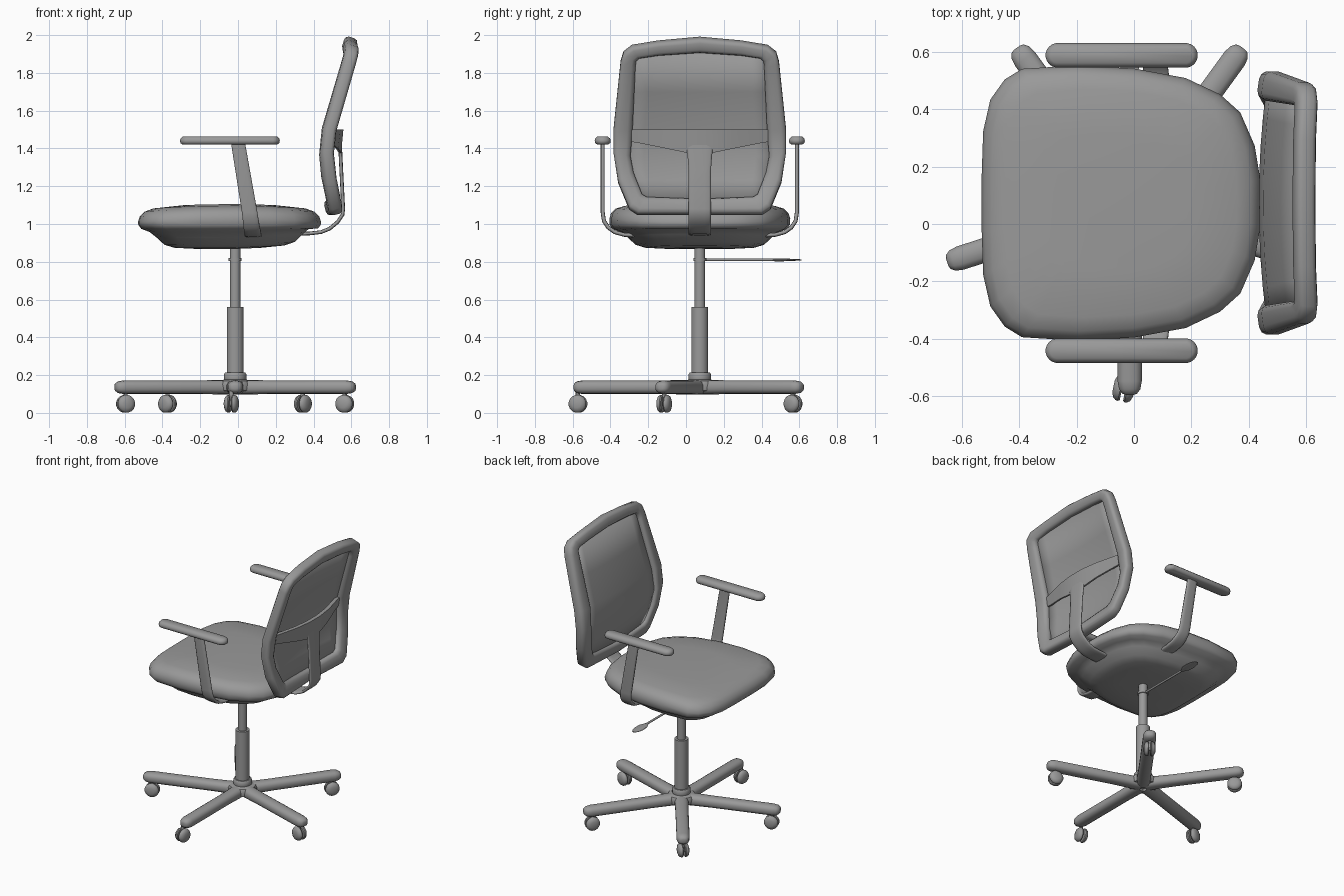
import bpy, bmesh, math
from mathutils import Vector as V

if "Cube" in bpy.data.objects:
    bpy.data.objects.remove(bpy.data.objects["Cube"])

CX, CY = -0.015, 0.073          # column axis / symmetry plane
X, Y, Z = V((1, 0, 0)), V((0, 1, 0)), V((0, 0, 1))

GREY = bpy.data.materials.new("dark_grey")
GREY.diffuse_color = (.32, .32, .32, 1)
GREY.use_nodes = True
GREY.node_tree.nodes["Principled BSDF"].inputs["Base Color"].default_value = GREY.diffuse_color


def loft(name, rings, closed=False, angle=50):
    """Skin a list of point rings into a solid."""
    bm = bmesh.new()
    vs = [[bm.verts.new(p) for p in r] for r in rings]
    n = len(rings[0])
    for k in range(len(vs) if closed else len(vs) - 1):
        a, b = vs[k], vs[(k + 1) % len(vs)]
        for i in range(n):
            j = (i + 1) % n
            bm.faces.new((a[i], a[j], b[j], b[i]))
    if not closed:
        bm.faces.new(vs[0])
        bm.faces.new(vs[-1])
    bmesh.ops.recalc_face_normals(bm, faces=bm.faces)
    return finish(name, bm, angle)


def finish(name, bm, angle=50):
    me = bpy.data.meshes.new(name)
    bm.to_mesh(me)
    bm.free()
    me.materials.append(GREY)
    ob = bpy.data.objects.new(name, me)
    bpy.context.collection.objects.link(ob)
    bpy.ops.object.select_all(action='DESELECT')
    ob.select_set(True)
    bpy.context.view_layer.objects.active = ob
    bpy.ops.object.shade_smooth_by_angle(angle=math.radians(angle))
    return ob


def ring(c, u, v, n=16, p=1.0):
    """Superellipse around c with half axes u and v."""
    out = []
    for i in range(n):
        t = 2 * math.pi * (i + 0.5) / n
        f = lambda s: math.copysign(abs(s) ** p, s)
        out.append(V(c) + f(math.cos(t)) * u + f(math.sin(t)) * v)
    return out


def turned(name, profile, c=(CX, CY, 0), axis=Z, u=X, n=20):
    """Revolve (radius, height) pairs about an axis."""
    w = axis.cross(u)
    return loft(name, [ring(V(c) + axis * h, u * r, w * r, n) for r, h in profile], angle=40)


def strip(name, path, wide, widths, thick):
    """Flat bar with rounded edges swept along a path."""
    pts, rings = [V(p) for p in path], []
    for k, p in enumerate(pts):
        t = (pts[min(k + 1, len(pts) - 1)] - pts[max(k - 1, 0)]).normalized()
        rings.append(ring(p, wide * widths[k], t.cross(wide).normalized() * thick, 12, 0.6))
    return loft(name, rings, angle=75)


# Seat: rings of one outline, scaled and stacked
half = [(-.53, .1), (-.525, .25), (-.50, .36), (-.45, .43), (-.39, .467), (-.2, .479), (0, .468),
        (.18, .435), (.30, .378), (.37, .315), (.42, .2), (.44, .08)]
outline = half + [(x, -y) for x, y in reversed(half)]
levels = [(.35, .868), (.6, .874), (.71, .89), (.80, .93), (.87, .957), (.965, .975), (.995, .995),
          (1, 1.03), (.98, 1.06), (.93, 1.083), (.83, 1.097), (.5, 1.105)]
rings = []
for s, z in levels:
    r = []
    for x, y in outline:
        px = -.045 + (x + .045) * s
        tilt = .05 * max(0, px) if z < .96 else 0
        droop = .09 * (px + .045) ** 2 if z > 1.02 else 0
        r.append(V((px, CY + y * s, z + tilt - droop)))
    rings.append(r)
loft("seat", rings, angle=60)

# Gas column and collars
turned("column_lower", [(.045, .16), (.045, .56)])
turned("column_upper", [(.029, .5), (.029, .9)])
turned("column_base_ring", [(.056, .165), (.06, .175), (.06, .205), (.054, .213)])
turned("lever_collar", [(.035, .803), (.035, .82)])

# Height lever with paddle
turned("lever_rod", [(.007, .02), (.007, .43)], c=(CX, CY, .811), axis=Y)
loft("lever_paddle", [ring((CX, y, .81), X * w, Z * t, 10) for y, w, t in
                      [(.46, .008, .007), (.50, .03, .008), (.55, .034, .006),
                       (.59, .026, .004), (.612, .012, .003)]])

# Five-star base with twin-wheel casters
turned("base_hub", [(.06, .112), (.09, .118), (.095, .15), (.085, .168), (.055, .178)])
for k, turn in enumerate((-12, 0, 0, 14, 0)):
    a = math.radians(-90 + 72 * k)
    d, s = V((math.cos(a), math.sin(a), 0)), V((-math.sin(a), math.cos(a), 0))
    c = V((CX, CY, 0))
    prof = [(.02, 1.1), (.1, 1.05), (.2, 1), (.62, 1), (.648, .88), (.664, .6), (.668, .3)]
    loft(f"base_arm_{k}", [ring(c + d * r + Z * .136, s * .043 * f, Z * .036 * f, 14, .8)
                           for r, f in prof], angle=80)
    w = c + d * (.645 if k == 0 else .61) + Z * .048 - X * (.02 if k == 0 else 0)
    b = a + math.radians(turn)
    roll, axle = V((math.cos(b), math.sin(b), 0)), V((-math.sin(b), math.cos(b), 0))
    for side in (-1, 1):
        turned(f"caster_wheel_{k}_{'a' if side < 0 else 'b'}",
               [(.044, .006), (.048, .012), (.047, .02), (.040, .030), (.022, .037)],
               c=w, axis=axle * side, u=roll, n=16)
    turned(f"caster_stem_{k}", [(.012, 0), (.012, .07)], c=w, n=10)
    turned(f"caster_axle_{k}", [(.014, -.012), (.014, .012)], c=w, axis=axle, u=roll, n=10)

# Armrests
for side, label in ((-1, "right"), (1, "left")):
    cy = CY + side * .514
    rings = []
    for z, inset in [(1.42, .016), (1.428, .003), (1.44, 0), (1.452, .003), (1.464, .016)]:
        r = []
        for i in range(20):
            t = 2 * math.pi * (i + .5) / 20
            ex = math.copysign(.222, math.cos(t))
            r.append(V((-.043 + ex + (.043 - inset) * math.cos(t), cy + (.043 - inset) * math.sin(t), z)))
        rings.append(r)
    loft(f"armrest_pad_{label}", rings)
    path = [(0, .514, 1.43), (.062, .514, 1.06), (.068, .507, 1.015), (.073, .485, .982),
            (.077, .45, .957), (.08, .40, .943), (.08, .28, .935)]
    strip(f"armrest_support_{label}", [(x, CY + side * y, z) for x, y, z in path],
          X, [.038, .042, .043, .044, .045, .045, .045], .011)


# Backrest surface: side profile plus a slight sideways bow
prof = [(1.03, .527), (1.07, .516), (1.3, .457), (1.37, .455), (1.49, .467), (1.955, .608), (2.02, .628)]


def back(y, z):
    for (z0, x0), (z1, x1) in zip(prof, prof[1:]):
        if z <= z1:
            break
    x = x0 + (x1 - x0) * (z - z0) / (z1 - z0)
    return V((x - .015 + .03 * (y / .43) ** 2, CY + y, z))


# Backrest frame: tube between outer and inner outlines
outer = [(0, 1.988), (.22, 1.968), (.36, 1.945), (.405, 1.91), (.42, 1.86), (.458, 1.5), (.458, 1.38),
         (.433, 1.22), (.375, 1.08), (.33, 1.05), (0, 1.05)]
inner = [(0, 1.91), (.22, 1.895), (.32, 1.88), (.337, 1.865), (.34, 1.83), (.355, 1.5), (.366, 1.36),
         (.35, 1.27), (.305, 1.155), (.28, 1.14), (0, 1.13)]
pairs = list(zip(outer, inner))
pairs += [((-o[0], o[1]), (-i[0], i[1])) for o, i in reversed(pairs[1:-1])]
rings = []
for o, i in pairs:
    po, pi = back(*o), back(*i)
    m = (o[1] + i[1]) / 2
    slope = (back(0, m + .06) - back(0, m - .06)).normalized()
    rings.append(ring((po + pi) / 2, (po - pi) / 2, slope.cross(Y) * -.037, 12, .6))
loft("backrest_frame", rings, closed=True, angle=75)

# Backrest panel
bm = bmesh.new()
rows = [(.36, 1.925), (.37, 1.7), (.39, 1.5), (.395, 1.36), (.375, 1.23), (.32, 1.1)]
grid = [[bm.verts.new(back(w * (c / 4 - 1), z)) for c in range(9)] for w, z in rows]
for a, b in zip(grid, grid[1:]):
    for i in range(8):
        bm.faces.new((a[i], a[i + 1], b[i + 1], b[i]))
panel = finish("backrest_panel", bm, 60)
mod = panel.modifiers.new("thickness", 'SOLIDIFY')
mod.thickness, mod.offset = .012, 0

# Backrest crossbar: plate bowing backwards in the middle
rings = []
for y, x, lo in [(-.40, .482, 1.44), (-.33, .492, 1.43), (-.18, .53, 1.40), (-.06, .546, 1.375),
                 (.06, .546, 1.375), (.18, .53, 1.40), (.33, .492, 1.43), (.40, .482, 1.44)]:
    rings.append([V((x - .012, CY + y, lo)), V((x, CY + y, lo)), V((x + .012, CY + y, 1.5)),
                  V((x - .015, CY + y, 1.5))])
loft("backrest_crossbar", rings, angle=40)

# Backrest post flowing out of the crossbar and curving under the seat
path = [(.54, 1.43), (.543, 1.36), (.547, 1.28), (.557, 1.08), (.554, 1.05), (.527, 1.01),
        (.485, .975), (.44, .957), (.38, .95), (.25, .945)]
strip("backrest_post", [(x, CY, z) for x, z in path], Y, [.075, .066] + [.06] * 8, .010)
